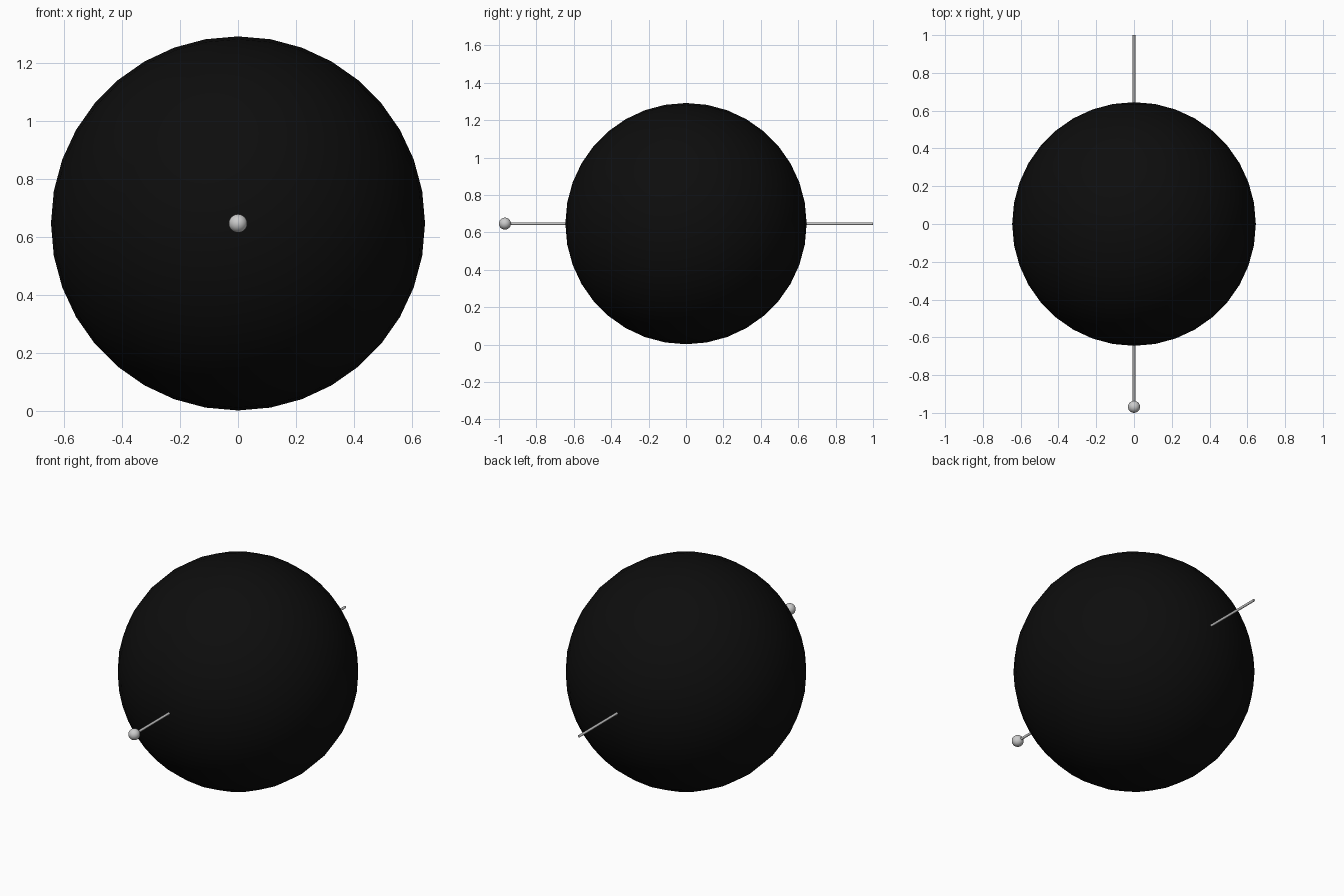
import bpy
from math import radians

if "Cube" in bpy.data.objects:
    bpy.data.objects.remove(bpy.data.objects["Cube"])

CZ = 0.647          # height of the pin axis
R = 0.645           # big ball radius
ROT = (radians(90), 0, 0)


def finish(name, mat=None):
    ob = bpy.context.object
    ob.name = name
    bpy.ops.object.shade_smooth_by_angle(angle=radians(40))
    if mat:
        ob.data.materials.append(mat)
    return ob


def ball(name, y, radius, segments, rings, mat=None):
    bpy.ops.mesh.primitive_uv_sphere_add(segments=segments, ring_count=rings, radius=radius,
                                         location=(0, y, CZ), rotation=ROT)
    return finish(name, mat)


black = bpy.data.materials.new("black")
black.diffuse_color = (0.004, 0.004, 0.004, 1)
black.use_nodes = True
black.node_tree.nodes["Principled BSDF"].inputs["Base Color"].default_value = black.diffuse_color

# large black ball, poles on the pin axis
ball("black_ball", 0, R, 36, 18, black)

# round head at the front end of the pin
ball("pin_head", -0.968, 0.032, 24, 12)

# thin pin passing right through the ball
y0, y1 = -0.96, 1.0
bpy.ops.mesh.primitive_cylinder_add(vertices=12, radius=0.007, depth=y1 - y0,
                                    location=(0, (y0 + y1) / 2, CZ), rotation=ROT)
finish("pin_shaft")
